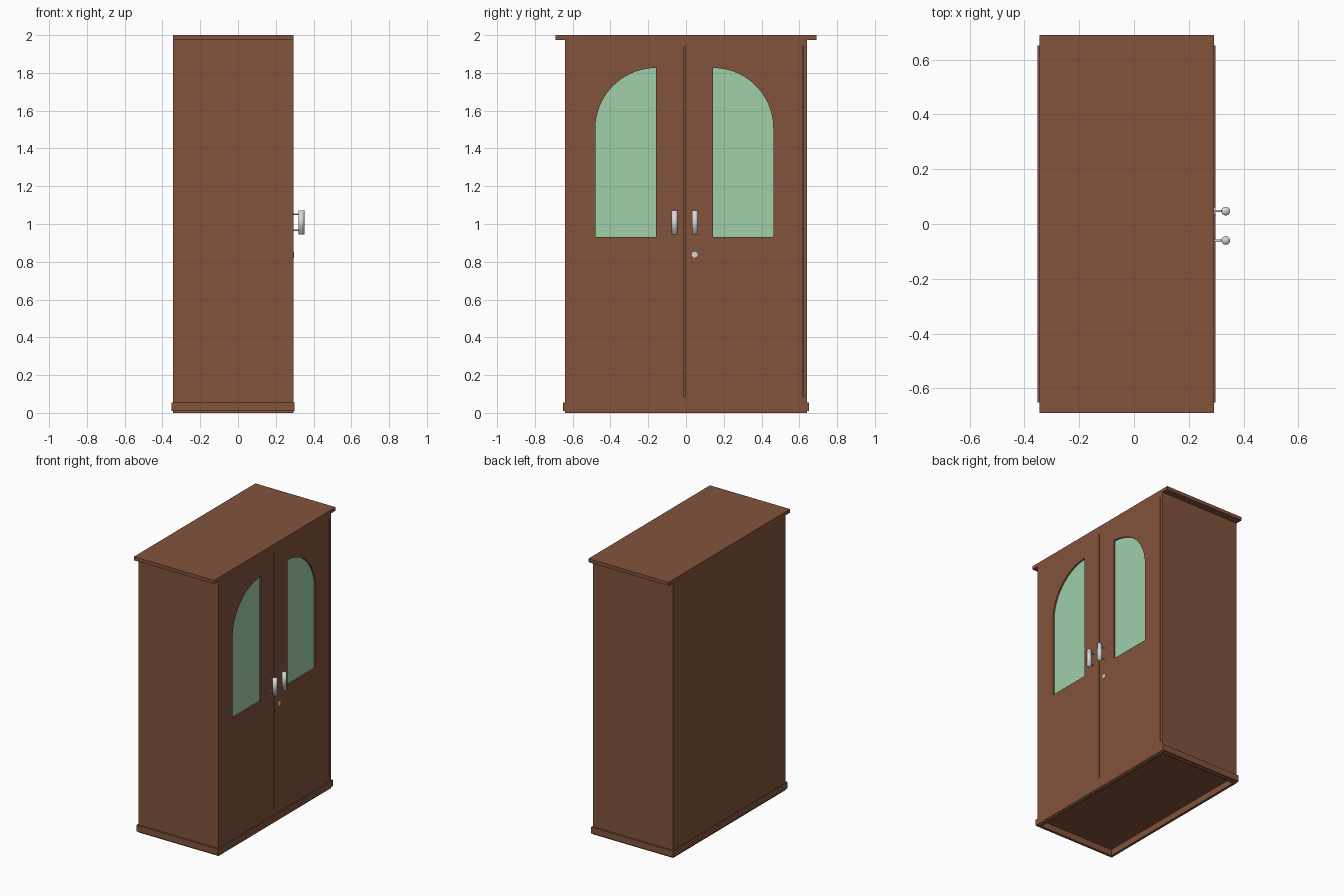
import bpy, bmesh, math
from mathutils import Matrix

if "Cube" in bpy.data.objects:
    bpy.data.objects.remove(bpy.data.objects["Cube"])


def material(name, rgb):
    m = bpy.data.materials.new(name)
    lin = [c / 12.92 if c <= 0.04045 else ((c + 0.055) / 1.055) ** 2.4 for c in rgb]
    m.diffuse_color = (*lin, 1)
    m.use_nodes = True
    m.node_tree.nodes["Principled BSDF"].inputs["Base Color"].default_value = m.diffuse_color
    return m


WOOD = material("brown wood", (0.51, 0.325, 0.235))
GLASS = material("green glass", (0.63, 0.815, 0.67))
METAL = material("polished metal", (0.85, 0.85, 0.85))


def add(name, mesh, mat):
    ob = bpy.data.objects.new(name, mesh)
    bpy.context.collection.objects.link(ob)
    mesh.materials.append(mat)
    return ob


def box(name, x, y, z, mat=WOOD):
    bm = bmesh.new()
    size = [b - a for a, b in (x, y, z)]
    mid = [(a + b) / 2 for a, b in (x, y, z)]
    bmesh.ops.create_cube(bm, size=1, matrix=Matrix.Translation(mid) @ Matrix.Diagonal((*size, 1)))
    mesh = bpy.data.meshes.new(name)
    bm.to_mesh(mesh)
    return add(name, mesh, mat)


def rod(name, radius, length, centre, axis, mat=METAL, smooth_caps=False):
    bm = bmesh.new()
    turn = Matrix.Rotation(math.pi / 2, 4, 'Y') if axis == 'X' else Matrix.Identity(4)
    bmesh.ops.create_cone(bm, cap_ends=True, segments=24, radius1=radius, radius2=radius,
                          depth=length, matrix=Matrix.Translation(centre) @ turn)
    for f in bm.faces:
        f.smooth = smooth_caps or len(f.verts) == 4
    if not smooth_caps:
        for e in bm.edges:
            e.smooth = not any(len(f.verts) > 4 for f in e.link_faces)
    mesh = bpy.data.meshes.new(name)
    bm.to_mesh(mesh)
    return add(name, mesh, mat)


def panel(name, outlines, x0, x1, mat):
    """Flat (y, z) outlines, holes included, given thickness from x0 to x1."""
    cu = bpy.data.curves.new(name, 'CURVE')
    cu.dimensions, cu.fill_mode, cu.extrude = '2D', 'BOTH', (x1 - x0) / 2
    for pts in outlines:
        sp = cu.splines.new('POLY')
        sp.points.add(len(pts) - 1)
        for p, (u, v) in zip(sp.points, pts):
            p.co = (u, v, 0, 1)
        sp.use_cyclic_u = True
    tmp = bpy.data.objects.new(name + "_curve", cu)
    bpy.context.collection.objects.link(tmp)
    bpy.context.view_layer.update()
    mesh = bpy.data.meshes.new_from_object(tmp.evaluated_get(bpy.context.evaluated_depsgraph_get()))
    bpy.data.objects.remove(tmp)
    mesh.materials.clear()
    mesh.transform(Matrix.Translation(((x0 + x1) / 2, 0, 0))
                   @ Matrix(((0, 0, 1, 0), (1, 0, 0, 0), (0, 1, 0, 0), (0, 0, 0, 1))))
    mesh.shade_flat()
    return add(name, mesh, mat)


def rect(y0, y1, z0, z1):
    return [(y0, z0), (y1, z0), (y1, z1), (y0, z1)]


BACK, FRONT = -0.345, 0.293

# Cabinet carcass: sides, back, floor, top slab
for side, s in (("left", -1), ("right", 1)):
    box(side + "_side_wall", (BACK, FRONT), sorted((s * 0.64, s * 0.622)), (0, 1.975))
box("back_wall", (BACK, BACK + 0.018), (-0.622, 0.622), (0, 1.975))
box("floor", (BACK + 0.018, FRONT - 0.02), (-0.622, 0.622), (0.045, 0.085))
box("top_slab", (BACK, FRONT), (-0.69, 0.69), (1.975, 2.0))

# Front rails above and below the doors
box("lower_rail", (FRONT - 0.02, FRONT), (-0.622, 0.622), (0, 0.088))
box("upper_rail", (FRONT - 0.02, FRONT), (-0.622, 0.622), (1.943, 1.975))

# Plinth trim around the foot
box("plinth_front", (FRONT, 0.298), (-0.652, 0.652), (0.01, 0.055))
box("plinth_back", (-0.352, BACK), (-0.652, 0.652), (0.01, 0.055))
for side, s in (("left", -1), ("right", 1)):
    box("plinth_" + side, (BACK, FRONT), sorted((s * 0.64, s * 0.652)), (0.01, 0.055))

# Doors with arched glass, handles
for side, s, outer, inner, edges, grip in (
        ("left", -1, -0.48, -0.158, (-0.622, -0.011), -0.06),
        ("right", 1, 0.462, 0.143, (-0.003, 0.616), 0.047)):
    r = abs(outer - inner)
    arch = [(inner, 0.93), (outer, 0.93)]
    arch += [(inner + s * r * math.cos(t), 1.826 - r + r * math.sin(t))
             for t in (math.pi / 2 * i / 20 for i in range(21))]
    panel(side + "_door", [rect(*edges, 0.088, 1.943), arch], FRONT - 0.025, FRONT, WOOD)
    panel(side + "_glass", [arch], FRONT - 0.016, FRONT - 0.011, GLASS)
    rod(side + "_handle_grip", 0.016, 0.125, (0.335, grip, 1.008), 'Z', smooth_caps=True)
    for level, z in (("lower", 0.967), ("upper", 1.052)):
        rod(f"{side}_handle_{level}_post", 0.004, 0.05, (0.307, grip, z), 'X')

# Lock on the right door
rod("lock", 0.015, 0.006, (FRONT + 0.001, 0.046, 0.838), 'X')
